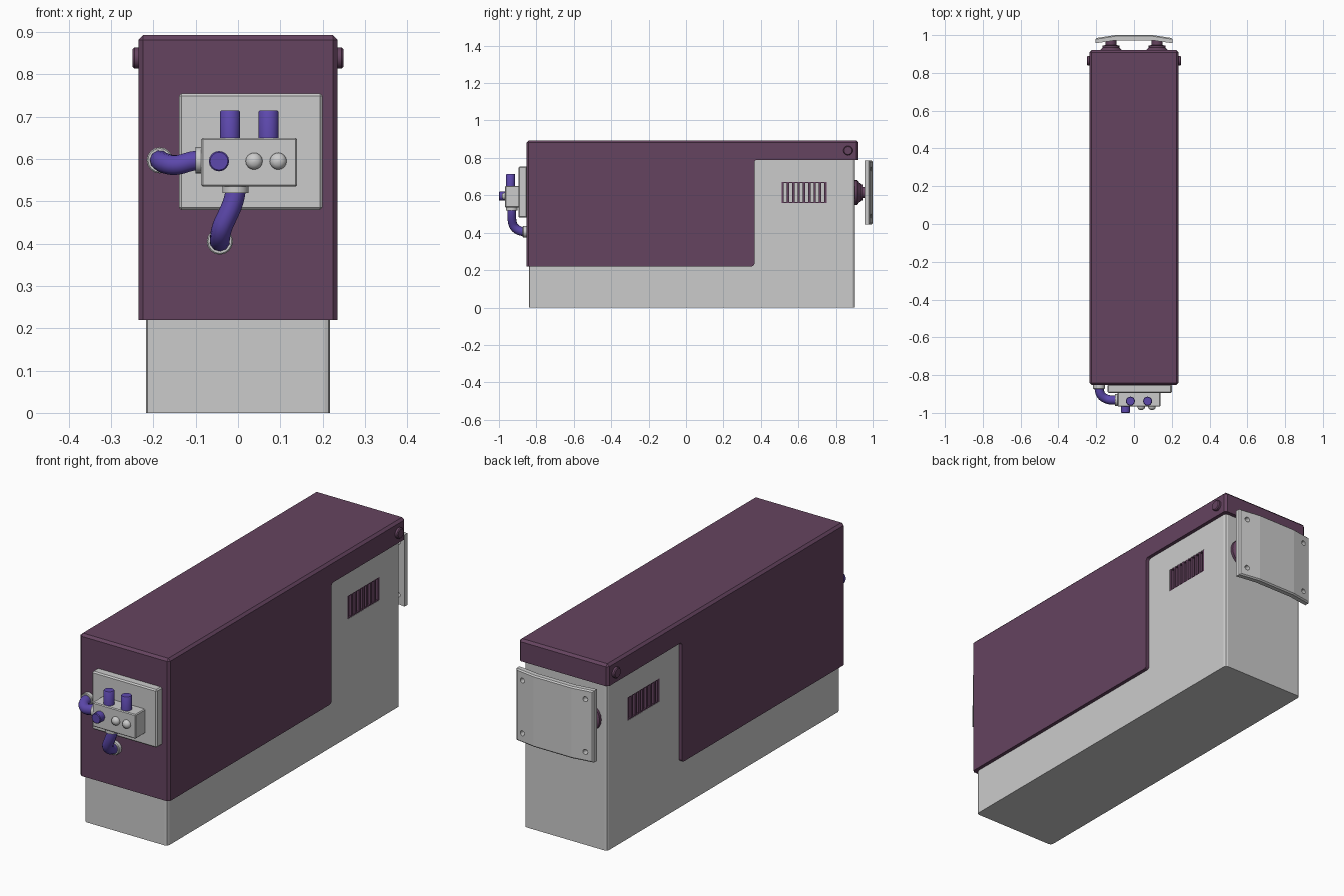
import bpy, bmesh, math
from mathutils import Vector

if "Cube" in bpy.data.objects:
    bpy.data.objects.remove(bpy.data.objects["Cube"])


def material(name, rgb):
    m = bpy.data.materials.new(name)
    m.diffuse_color = (*rgb, 1)
    m.use_nodes = True
    m.node_tree.nodes["Principled BSDF"].inputs["Base Color"].default_value = m.diffuse_color
    return m


PURPLE = material("purple_paint", (0.13, 0.057, 0.115))
BLUE = material("blue_rubber", (0.11, 0.066, 0.42))


def finish(bm, name, mat=None, smooth=False):
    bmesh.ops.recalc_face_normals(bm, faces=bm.faces)
    me = bpy.data.meshes.new(name)
    bm.to_mesh(me)
    bm.free()
    ob = bpy.data.objects.new(name, me)
    bpy.context.collection.objects.link(ob)
    if mat:
        me.materials.append(mat)
    if smooth:
        bpy.ops.object.select_all(action='DESELECT')
        ob.select_set(True)
        bpy.context.view_layer.objects.active = ob
        bpy.ops.object.shade_smooth_by_angle(angle=math.radians(40))
    return ob


def bevel(bm, test, width, segments=1):
    edges = [e for e in bm.edges if test(e.verts[0].co, e.verts[1].co)]
    bmesh.ops.bevel(bm, geom=edges, offset=width, segments=segments,
                    profile=0.5, affect='EDGES')


def box(name, lo, hi, mat=None, width=0, test=lambda a, b: True, segments=1):
    bm = bmesh.new()
    bmesh.ops.create_cube(bm, size=1)
    for v in bm.verts:
        v.co = [(l + h) / 2 + c * (h - l) for l, h, c in zip(lo, hi, v.co)]
    if width:
        bevel(bm, test, width, segments)
    return finish(bm, name, mat)


def prism(points, place, a, b):
    """Extrude a 2D outline between a and b; place maps (u, v, w) to xyz."""
    bm = bmesh.new()
    face = bm.faces.new([bm.verts.new(place(u, v, a)) for u, v in points])
    out = bmesh.ops.extrude_face_region(bm, geom=[face])
    shift = Vector(place(0, 0, b)) - Vector(place(0, 0, a))
    bmesh.ops.translate(bm, vec=shift,
                        verts=[g for g in out['geom'] if isinstance(g, bmesh.types.BMVert)])
    return bm


def lathe(name, origin, axis, profile, mat=None, sides=20):
    """Stack rings of (radius, distance) along an axis and cap the open ends."""
    bm = bmesh.new()
    turn = Vector((0, 0, 1)).rotation_difference(Vector(axis))
    rings = [[bm.verts.new(Vector(origin) + turn @ Vector(
        (r * math.cos(math.tau * i / sides), r * math.sin(math.tau * i / sides), d)))
        for i in range(sides)] for r, d in profile]
    for p, q in zip(rings, rings[1:]):
        for i in range(sides):
            j = (i + 1) % sides
            bm.faces.new((p[i], p[j], q[j], q[i]))
    bm.faces.new(rings[0])
    bm.faces.new(rings[-1])
    return finish(bm, name, mat, True)


def tube(name, points, radius, mat):
    cu = bpy.data.curves.new(name, 'CURVE')
    cu.dimensions = '3D'
    cu.bevel_depth, cu.bevel_resolution, cu.resolution_u = radius, 3, 8
    cu.use_fill_caps = True
    sp = cu.splines.new('BEZIER')
    sp.bezier_points.add(len(points) - 1)
    for bp, (co, left, right) in zip(sp.bezier_points, points):
        bp.co, bp.handle_left, bp.handle_right = co, left, right
    cu.materials.append(mat)
    ob = bpy.data.objects.new(name, cu)
    bpy.context.collection.objects.link(ob)


def cut(target, cutter):
    cutter.hide_render = True
    cutter.display_type = 'WIRE'
    mod = target.modifiers.new("cut", 'BOOLEAN')
    mod.operation, mod.object, mod.solver = 'DIFFERENCE', cutter, 'EXACT'


# Grey inner body with softened vertical edges
body = box("body", (-0.218, -0.84, 0), (0.218, 0.902, 0.87), width=0.014,
           test=lambda a, b: abs(a.z - b.z) > 0.5, segments=2)

# Purple cover: stepped side profile, chamfered outer edges
outline = [(-0.853, 0.22), (0.365, 0.22), (0.365, 0.79), (0.92, 0.79),
           (0.92, 0.893), (-0.853, 0.893)]
bm = prism(outline, lambda u, v, w: (w, u, v), -0.235, 0.235)
near = lambda p, q: abs(p - q) < 1e-4
bevel(bm, lambda a, b: near(a.y, b.y) and near(a.z, b.z) and near(a.y, 0.365), 0.014, 3)
bevel(bm, lambda a, b: (near(a.z, 0.893) and near(b.z, 0.893))
      or (near(a.x, b.x) and near(a.y, b.y) and (near(a.y, -0.853) or near(a.y, 0.92))), 0.011)
finish(bm, "cover", PURPLE)

# Side vents and hinge buttons, mirrored
for s, side in ((-1, "left"), (1, "right")):
    x0, x1 = sorted((s * 0.195, s * 0.24))
    cut(body, box(f"vent_cutter_{side}", (x0, 0.51, 0.56), (x1, 0.75, 0.67)))
    x0, x1 = sorted((s * 0.19, s * 0.217))
    for i in range(9):
        y = 0.516 + i * 0.0285
        box(f"vent_slat_{side}_{i}", (x0, y - 0.006, 0.56), (x1, y + 0.006, 0.67), PURPLE)
    for z0, z1 in ((0.558, 0.564), (0.666, 0.672)):
        box(f"vent_rail_{side}", (x0, 0.51, z0), (x1, 0.75, z1), PURPLE)
    lathe(f"hinge_button_{side}", (s * 0.23, 0.865, 0.839), (s, 0, 0),
          [(0.025, 0), (0.025, 0.015), (0.021, 0.019)], PURPLE)
    # Rear mounts holding the back plate
    lathe(f"rear_mount_{side}", (s * 0.122, 0.895, 0.615), (0, 1, 0),
          [(0.066, 0), (0.066, 0.02), (0.056, 0.027), (0.044, 0.04), (0.044, 0.05),
           (0.03, 0.052), (0.03, 0.08)], PURPLE)

# Rear plate with angled wings and four screw holes
plan = [(-0.203, 0.957), (-0.1, 0.972), (0.1, 0.972), (0.203, 0.957),
        (0.203, 0.984), (0.1, 1.0), (-0.1, 1.0), (-0.203, 0.984)]
bm = prism(plan, lambda u, v, w: (u, v, w), 0.445, 0.785)
bevel(bm, lambda a, b: (near(a.z, b.z) and a.y > 0.98 and b.y > 0.98)
      or (near(a.x, b.x) and abs(a.x) > 0.2 and a.y > 0.98 and b.y > 0.98), 0.006)
plate = finish(bm, "rear_plate")
for x in (-0.165, 0.165):
    for z in (0.49, 0.74):
        cut(plate, lathe("screw_hole_cutter", (x, 0.93, z), (0, 1, 0),
                         [(0.012, 0), (0.012, 0.1)], sides=12))

# Front backing plate and control box
box("front_plate", (-0.14, -0.895, 0.48), (0.2, -0.85, 0.755), width=0.006)
box("control_box", (-0.087, -0.967, 0.535), (0.14, -0.89, 0.65), width=0.004)

# Control box fittings
for x in (-0.019, 0.072):
    lathe("top_plug", (x, -0.938, 0.645), (0, 0, 1),
          [(0.024, 0), (0.024, 0.066), (0.021, 0.07)], BLUE, 16)
lathe("front_button", (-0.045, -0.96, 0.595), (0, -1, 0),
      [(0.024, 0), (0.024, 0.037), (0.021, 0.04)], BLUE, 16)
for x in (0.038, 0.095):
    lathe("front_dome", (x, -0.963, 0.595), (0, -1, 0),
          [(0.02, 0), (0.02, 0.008), (0.017, 0.015), (0.01, 0.02), (0.002, 0.022)], None, 16)
lathe("side_collar", (-0.08, -0.932, 0.597), (-1, 0, 0), [(0.031, 0), (0.031, 0.02)])
lathe("lower_collar", (-0.006, -0.932, 0.54), (0, 0, -1), [(0.031, 0), (0.031, 0.02)])

# Hoses and the rings where they enter the cover
for x, z in ((-0.185, 0.597), (-0.043, 0.405)):
    lathe("hose_ring", (x, -0.845, z), (0, -1, 0),
          [(0.031, 0), (0.031, 0.025), (0.028, 0.028)], None, 16)
tube("side_hose", [
    ((-0.09, -0.932, 0.597), (-0.07, -0.932, 0.6), (-0.12, -0.932, 0.597)),
    ((-0.155, -0.922, 0.586), (-0.13, -0.934, 0.584), (-0.178, -0.911, 0.589)),
    ((-0.185, -0.86, 0.597), (-0.185, -0.888, 0.597), (-0.185, -0.84, 0.597))], 0.024, BLUE)
tube("lower_hose", [
    ((-0.006, -0.932, 0.53), (-0.006, -0.932, 0.55), (-0.006, -0.932, 0.505)),
    ((-0.033, -0.927, 0.45), (-0.018, -0.934, 0.48), (-0.044, -0.922, 0.425)),
    ((-0.043, -0.86, 0.405), (-0.043, -0.895, 0.405), (-0.043, -0.84, 0.405))], 0.024, BLUE)
